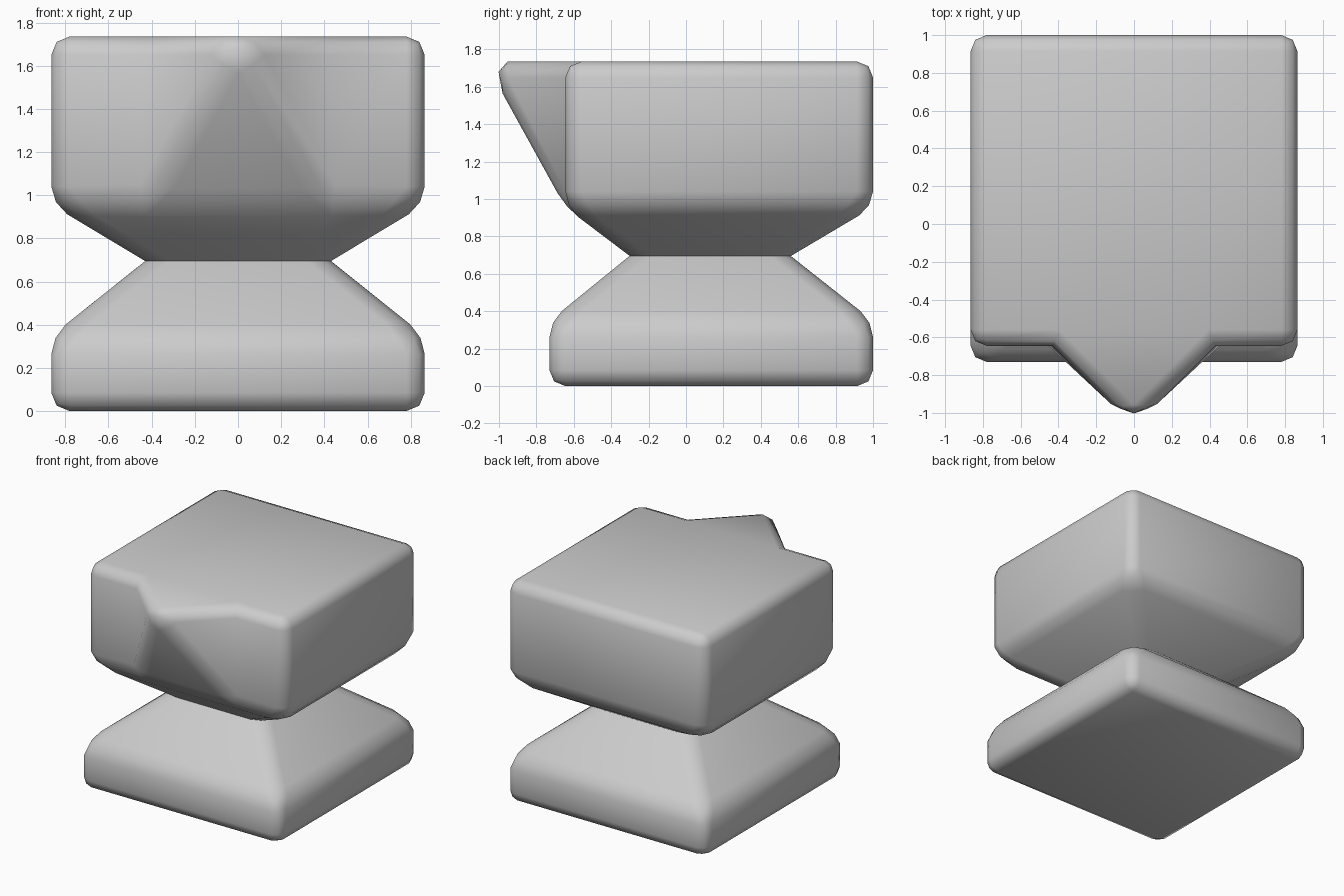
import bpy, bmesh
from math import radians

if "Cube" in bpy.data.objects:
    bpy.data.objects.remove(bpy.data.objects["Cube"])

HALF, BACK, WAIST = 0.865, 1.0, 0.43
FRONT, TOP, RIM = -0.645, 1.735, 0.956   # upper block front, top and lower rim
bm = bmesh.new()


def ring(z, x, y0, y1):
    return [bm.verts.new(p) for p in ((-x, y0, z), (x, y0, z), (x, y1, z), (-x, y1, z))]


def sides(a, b, first=0):
    for i in range(first, 4):
        j = (i + 1) % 4
        bm.faces.new((a[i], a[j], b[j], b[i]))


# Foot, tapering to the waist
floor = ring(0, HALF, -0.73, BACK)
shoulder = ring(0.348, HALF, -0.73, BACK)
waist = ring(0.695, WAIST, -0.30, 0.56)
bm.faces.new(floor[::-1])
sides(floor, shoulder)
sides(shoulder, waist)

# Upper block, front left open for the nose
rim = ring(RIM, HALF, FRONT, BACK)
top = ring(TOP, HALF, FRONT, BACK)
sides(waist, rim, 1)
sides(rim, top, 1)

# Pointed nose on the front
low_l, low_r = (bm.verts.new((x, FRONT, RIM)) for x in (-WAIST, WAIST))
up_l, up_r = (bm.verts.new((x, FRONT, TOP)) for x in (-WAIST, WAIST))
tip = bm.verts.new((0, FRONT - 0.43, TOP))
for f in ((waist[0], waist[1], rim[1], low_r, low_l, rim[0]),
          (rim[0], low_l, up_l, top[0]), (low_r, rim[1], top[1], up_r),
          (low_l, low_r, tip), (low_l, tip, up_l), (low_r, up_r, tip),
          (top[0], up_l, tip, up_r, top[1], top[2], top[3])):
    bm.faces.new(f)
bmesh.ops.recalc_face_normals(bm, faces=bm.faces)

# Round every convex edge, keep the waist and nose creases sharp
convex = [e for e in bm.edges if e.calc_face_angle_signed() > 0.1]
bmesh.ops.bevel(bm, geom=convex, offset=0.085, offset_type='OFFSET', segments=2,
                profile=0.5, affect='EDGES', clamp_overlap=False)

mesh = bpy.data.meshes.new("pedestal_block")
bm.to_mesh(mesh)
bm.free()
block = bpy.data.objects.new("pedestal_block", mesh)
bpy.context.collection.objects.link(block)
bpy.context.view_layer.objects.active = block
block.select_set(True)
bpy.ops.object.shade_smooth_by_angle(angle=radians(60))
